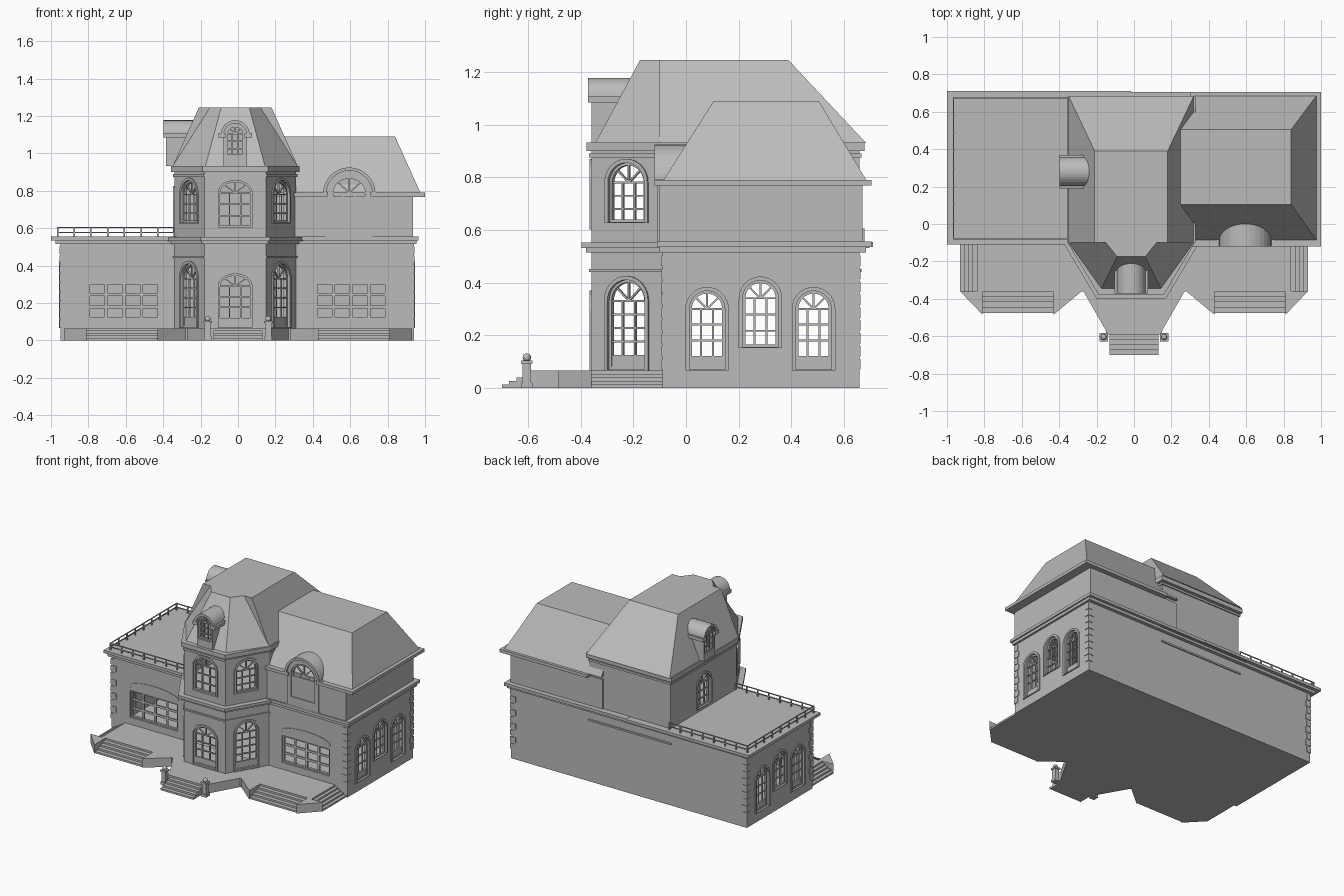
import bpy, bmesh
from math import sin, cos, pi, radians, atan2
from mathutils import Matrix, Vector

if "Cube" in bpy.data.objects:
    bpy.data.objects.remove(bpy.data.objects["Cube"])

stone = bpy.data.materials.new("stone_grey")
stone.use_nodes = True
stone.diffuse_color = (0.5, 0.5, 0.5, 1)
stone.node_tree.nodes["Principled BSDF"].inputs["Base Color"].default_value = (0.5, 0.5, 0.5, 1)
FLAT = Matrix()
CX = -0.015      # tower centre line
DIAG = atan2(0.27, 0.16)


# ---- helpers ----
def prism(bm, pts, a, b, M=FLAT):
    lo = [bm.verts.new(M @ Vector((u, v, a))) for u, v in pts]
    hi = [bm.verts.new(M @ Vector((u, v, b))) for u, v in pts]
    n = len(pts)
    faces = [bm.faces.new(lo[::-1]), bm.faces.new(hi)]
    faces += [bm.faces.new((lo[i], lo[(i + 1) % n], hi[(i + 1) % n], hi[i])) for i in range(n)]
    bmesh.ops.recalc_face_normals(bm, faces=faces)


def rect(u0, v0, u1, v1):
    return [(u0, v0), (u1, v0), (u1, v1), (u0, v1)]


def box(bm, x0, y0, z0, x1, y1, z1):
    prism(bm, rect(x0, y0, x1, y1), z0, z1)


def arc(w, spring, rise, n=16):
    if not rise:
        return [(w / 2, spring), (-w / 2, spring)]
    return [(w / 2 * cos(pi * i / n), spring + rise * sin(pi * i / n)) for i in range(n + 1)]


def arch(w, z0, spring, rise):
    return [(-w / 2, z0), (w / 2, z0)] + arc(w, spring, rise)


def band(bm, outer, inner, a, b, M, closed=True):
    n = len(outer)
    for i in range(n if closed else n - 1):
        j = (i + 1) % n
        prism(bm, [outer[i], outer[j], inner[j], inner[i]], a, b, M)


def wall(x, y, angle):
    """Wall frame: local x along the wall, y up, z outward."""
    return Matrix.Translation((x, y, 0)) @ Matrix.Rotation(angle, 4, 'Z') @ Matrix.Rotation(pi / 2, 4, 'X')


def finish(bm, name):
    me = bpy.data.meshes.new(name)
    bm.to_mesh(me)
    bm.free()
    me.materials.append(stone)
    ob = bpy.data.objects.new(name, me)
    bpy.context.scene.collection.objects.link(ob)
    return ob


def carve(ob, *cutters):
    """Subtract each cutter bmesh from the object."""
    for bm in cutters:
        cut = finish(bm, "cutter")
        cut.hide_render = True
        mod = ob.modifiers.new("carve", 'BOOLEAN')
        mod.operation, mod.solver, mod.object = 'DIFFERENCE', 'EXACT', cut
        bpy.context.view_layer.objects.active = ob
        bpy.ops.object.modifier_apply(modifier=mod.name)
        bpy.data.objects.remove(cut)


def window(cut, fr, M, w, z0, spring, rise, cols=3, rows=3, door=0, t=0.007, trim=True):
    """Opening in cut; frame, panes and surround in fr."""
    f = 0.01
    outline = arch(w, z0, spring, rise)
    prism(cut, outline, -0.05, 0.05, M)
    band(fr, outline, arch(w - 2 * f, z0 + f, spring - (0 if rise else f), max(rise - f, 0)),
         -0.026, -0.008, M)
    if trim:
        band(fr, arch(w + 0.03, z0 - 0.004, spring, rise + 0.015), outline, -0.004, 0.007, M)
    if door:
        prism(fr, rect(-w / 2, z0, w / 2, z0 + door), -0.026, -0.012, M)
    base = z0 + door
    for i in range(1, cols):
        u = -w / 2 + w * i / cols
        prism(fr, rect(u - t / 2, base, u + t / 2, spring), -0.022, -0.012, M)
    for i in range(1, rows + bool(rise)):
        v = base + (spring - base) * i / rows
        prism(fr, rect(-w / 2, v - t / 2, w / 2, v + t / 2), -0.022, -0.012, M)
    if rise:   # fan bars in the arch
        for k in (1, 2, 3):
            c, s = cos(pi * k / 4), sin(pi * k / 4)
            du, dv = -s * t / 2, c * t / 2
            tip = (w / 2 * c, spring + rise * s)
            prism(fr, [(du, spring + dv), (-du, spring - dv), (tip[0] - du, tip[1] - dv),
                       (tip[0] + du, tip[1] + dv)], -0.022, -0.012, M)


def tower(d):
    """Tower outline grown by d."""
    half = [(0.325 + d, 0.66 + d), (0.325 + d, -0.09 - 0.28 * d), (0.165 + 0.56 * d, -0.36 - d)]
    return [(CX + x, y) for x, y in half] + [(CX - x, y) for x, y in half[::-1]]


def loft(name, low, high, z0, z1):
    bm = bmesh.new()
    a = [bm.verts.new((x, y, z0)) for x, y in low]
    b = [bm.verts.new((x, y, z1)) for x, y in high]
    n = len(low)
    bm.faces.new(b)
    bm.faces.new(a[::-1])
    for i in range(n):
        bm.faces.new((a[i], a[(i + 1) % n], b[(i + 1) % n], b[i]))
    bmesh.ops.remove_doubles(bm, verts=bm.verts, dist=0.0005)
    bmesh.ops.recalc_face_normals(bm, faces=bm.faces)
    return finish(bm, name)


# ---- ground floor ----
frames = bmesh.new()
body, holes, room, bay = (bmesh.new() for _ in range(4))
t = tower(0)
prism(body, [(-0.95, 0.66), (-0.95, -0.09)] + t[4:2:-1] + t[2:0:-1] + [(0.94, -0.09), (0.94, 0.66)], 0, 0.53)
box(room, -0.92, -0.06, 0.02, 0.91, 0.63, 0.5)
prism(bay, tower(-0.03), 0.02, 0.5)
for x in (-0.61, 0.605):
    M = wall(x, -0.09, 0)
    window(holes, frames, M, 0.38, 0.115, 0.31, 0, 4, 3, t=0.016, trim=False)
    band(frames, arc(0.4, 0.34, 0.05), arc(0.38, 0.33, 0.04), -0.002, 0.004, M, False)
window(holes, frames, wall(CX, -0.36, 0), 0.18, 0.07, 0.29, 0.065, door=0.05)
for s in (-1, 1):
    window(holes, frames, wall(CX + s * 0.245, -0.225, s * DIAG), 0.165, 0.07, 0.33, 0.08, rows=4, door=0.055)
    for y, z0, spring, door in ((0.08, 0.07, 0.3, 0.05), (0.283, 0.155, 0.34, 0), (0.485, 0.07, 0.3, 0.05)):
        window(holes, frames, wall(0.94 if s > 0 else -0.95, y, s * pi / 2), 0.135, z0, spring, 0.068, door=door)
carve(finish(body, "ground_floor"), room, bay, holes)

# ---- tower upper floor ----
body, holes, room = (bmesh.new() for _ in range(3))
prism(body, tower(0), 0.53, 0.905)
prism(room, tower(-0.03), 0.56, 0.88)
window(holes, frames, wall(CX, -0.36, 0), 0.18, 0.605, 0.79, 0.065)
for s in (-1, 1):
    window(holes, frames, wall(CX + s * 0.245, -0.225, s * DIAG), 0.16, 0.63, 0.78, 0.075)
window(holes, frames, wall(CX - 0.325, 0.28, -pi / 2), 0.14, 0.58, 0.74, 0.07)
carve(finish(body, "tower_upper_floor"), room, holes)

# ---- cornices and bands ----
bm = bmesh.new()
prism(bm, tower(0.008), 0.44, 0.452)
prism(bm, tower(0.02), 0.515, 0.532)
prism(bm, tower(0.038), 0.532, 0.552)
prism(bm, tower(0.008), 0.875, 0.89)
prism(bm, tower(0.018), 0.9, 0.932)
finish(bm, "tower_cornices")
bm = bmesh.new()
box(bm, -0.975, -0.1, 0.515, CX, 0.685, 0.535)
box(bm, -1, -0.11, 0.535, CX, 0.71, 0.555)
finish(bm, "terrace_roof")
bm = bmesh.new()
box(bm, CX, -0.1, 0.515, 0.955, 0.685, 0.535)
box(bm, CX, -0.11, 0.535, 0.965, 0.705, 0.556)
box(bm, 0.2, -0.1, 0.555, 0.935, 0.67, 0.77)
for x0, x1 in ((0.3, 0.46), (0.72, 1.0)):
    box(bm, x0, -0.12, 0.768, x1, 0.1, 0.79)
box(bm, 0.3, -0.09, 0.768, 1.0, 0.705, 0.79)
finish(bm, "wing_upper_floor")

# ---- roofs ----
side = [(0.335, 0.685), (0.335, -0.1), (0.335, -0.1), (0.16, -0.345)]
crown = [(0.195, 0.39), (0.195, -0.1), (0.135, -0.1), (0.075, -0.175)]
sym = lambda p: [(CX + x, y) for x, y in p] + [(CX - x, y) for x, y in p[::-1]]
loft("tower_roof", sym(side), sym(crown), 0.93, 1.245)
loft("wing_roof", rect(0.2, -0.085, 0.975, 0.685), rect(0.2, 0.105, 0.84, 0.505), 0.79, 1.09)


# ---- dormers ----
def dormer(name, M, w, z0, spring, depth, hood, win):
    bm, hole = bmesh.new(), bmesh.new()
    prism(bm, arch(w, z0, spring, w / 2), -depth, 0, M)
    carve_target = finish(bm, name)
    window(hole, frames, M, *win, trim=False)
    carve(carve_target, hole)
    bm = bmesh.new()
    band(bm, arc(w + 2 * hood, spring, w / 2 + hood), arc(w - 0.004, spring, w / 2 - 0.002), -depth, 0.012, M, False)
    for s in (-1, 1):
        u = s * (w / 2 + hood / 2)
        prism(bm, rect(u - 0.02, spring - 0.016, u + 0.02, spring + 0.008), -depth, 0.012, M)
    finish(bm, name + "_hood")


small = (0.1, 0.985, 1.105, 0.045)
dormer("front_dormer", wall(CX, -0.36, 0), 0.125, 0.932, 1.1, 0.16, 0.015, small)
dormer("side_dormer", wall(-0.385, 0.28, -pi / 2), 0.125, 0.932, 1.1, 0.16, 0.015, small)
dormer("wing_dormer", wall(0.595, -0.108, 0), 0.25, 0.556, 0.785, 0.12, 0.015, (0.19, 0.62, 0.79, 0.085))
finish(frames, "window_frames")

# ---- terrace railing ----
bm = bmesh.new()
x0, x1, y0, y1 = -0.965, -0.34, -0.08, 0.675
for z in (0.577, 0.603):
    for y in (y0, y1):
        box(bm, x0, y - 0.003, z - 0.003, x1, y + 0.003, z + 0.003)
    box(bm, x0 - 0.003, y0, z - 0.003, x0 + 0.003, y1, z + 0.003)
spots = [(x0 + (x1 - x0) * i / 7, y) for i in range(8) for y in (y0, y1)]
spots += [(x0, y0 + (y1 - y0) * i / 8) for i in range(1, 8)]
for x, y in spots:
    box(bm, x - 0.004, y - 0.004, 0.55, x + 0.004, y + 0.004, 0.606)
finish(bm, "terrace_railing")

# ---- corner quoins ----
bm = bmesh.new()
for x, s in ((-0.95, 1), (0.94, -1)):
    for y, q in ((-0.09, 1), (0.66, -1)):
        for i in range(9):
            size = 0.04 if i % 2 else 0.03
            xs, ys = sorted((x - s * 0.004, x + s * size)), sorted((y - q * 0.004, y + q * size))
            box(bm, xs[0], ys[0], 0.07 + i * 0.049, xs[1], ys[1], 0.11 + i * 0.049)
finish(bm, "corner_quoins")

# ---- porch and steps ----
H = 0.065
bm = bmesh.new()
half = [(0.15, -0.59), (0.15, -0.57), (0.27, -0.36), (0.84, -0.36), (0.84, -0.08)]
prism(bm, half + [(-x, y) for x, y in half[::-1]], 0, H)
finish(bm, "porch_floor")
bm = bmesh.new()
for i in range(1, 5):
    z = H - 0.013 * i
    box(bm, -0.132, -0.59 - 0.0275 * i, 0, 0.132, -0.56, z)
    for s in (-1, 1):
        prism(bm, [(s * x, y) for x, y in rect(0.43, -0.36 - 0.029 * i, 0.81, -0.35)], 0, z)
        prism(bm, [(s * x, y) for x, y in rect(0.83, -0.36, 0.84 + 0.0225 * i, -0.09)], 0, z)
for s in (-1, 1):
    prism(bm, [(s * 0.28, -0.36), (s * 0.43, -0.485), (s * 0.43, -0.36)], 0, H)
    prism(bm, [(s * 0.81, -0.36), (s * 0.81, -0.485), (s * 0.93, -0.36)], 0, H)
finish(bm, "porch_steps")

# ---- gate posts ----
for s, label in ((1, "left"), (-1, "right")):
    bm = bmesh.new()
    x, y = s * 0.162, -0.605
    for r, z0, z1 in ((0.021, 0, 0.02), (0.016, 0.02, 0.092), (0.022, 0.092, 0.104)):
        box(bm, x - r, y - r, z0, x + r, y + r, z1)
    ball = bmesh.ops.create_uvsphere(bm, u_segments=14, v_segments=8, radius=0.016,
                                     matrix=Matrix.Translation((x, y, 0.115)))
    for f in {f for v in ball["verts"] for f in v.link_faces}:
        f.smooth = True
    finish(bm, label + "_gate_post")
